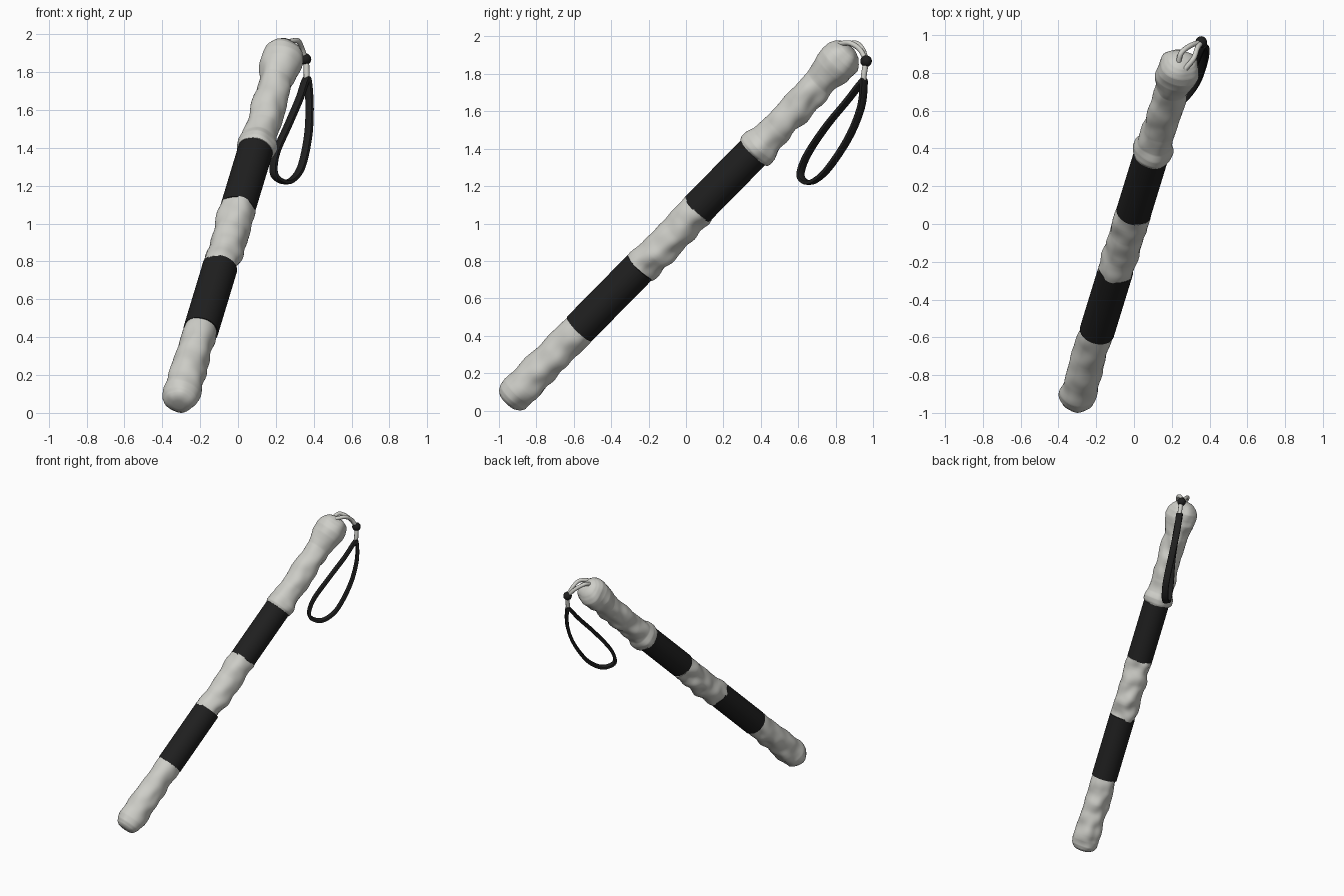
import bpy, bmesh, math
from mathutils import Vector, noise

if "Cube" in bpy.data.objects:
    bpy.data.objects.remove(bpy.data.objects["Cube"])


def mat(name, col):
    m = bpy.data.materials.new(name)
    m.diffuse_color = (*col, 1)
    m.use_nodes = True
    m.node_tree.nodes["Principled BSDF"].inputs["Base Color"].default_value = m.diffuse_color
    return m


GREY = mat("pale grey", (0.62, 0.62, 0.58))
BLACK = mat("black", (0.014, 0.014, 0.014))

# Baton axis frame: D along the baton, N towards its upper side, S sideways
ORIGIN = Vector((-0.196, -0.57, 0.437))
D = Vector((0.21, 0.683, 0.693)).normalized()
N = Vector((0, -1, 1))
N = (N - D * N.dot(D)).normalized()
S = D.cross(N)


def finish(bm, name, material, angle=50):
    bmesh.ops.recalc_face_normals(bm, faces=bm.faces)
    me = bpy.data.meshes.new(name)
    bm.to_mesh(me)
    bm.free()
    me.materials.append(material)
    ob = bpy.data.objects.new(name, me)
    bpy.context.collection.objects.link(ob)
    bpy.context.view_layer.objects.active = ob
    ob.select_set(True)
    bpy.ops.object.shade_smooth_by_angle(angle=math.radians(angle))
    ob.select_set(False)
    return ob


def skin(bm, rings, closed=False):
    """Join vertex rings into a tube."""
    vs = [[bm.verts.new(p) for p in r] for r in rings]
    n = len(vs[0])
    for i in range(len(vs) if closed else len(vs) - 1):
        a, b = vs[i], vs[(i + 1) % len(vs)]
        for j in range(n):
            k = (j + 1) % n
            bm.faces.new((a[j], a[k], b[k], b[j]))
    if not closed:
        bm.faces.new(vs[0])
        bm.faces.new(vs[-1])


def interp(profile, s):
    for (s0, *a), (s1, *b) in zip(profile, profile[1:]):
        if s <= s1:
            t = (s - s0) / (s1 - s0)
            return [u + (v - u) * t for u, v in zip(a, b)]
    return list(profile[-1][1:])


def section(name, profile, material, lump=0.0, sides=48, step=0.012):
    """Round baton section; profile = (s, radius, shift to upper side)."""
    stations = sorted({round(p[0], 4) for p in profile} |
                      {round(profile[0][0] + i * step, 4)
                       for i in range(int((profile[-1][0] - profile[0][0]) / step))})
    rings = []
    for s in stations:
        r, off = interp(profile, s)
        ring = []
        for j in range(sides):
            a = 2 * math.pi * j / sides
            c, d = math.cos(a), math.sin(a)
            # worn wrinkles, strongest on the lower side
            w = noise.noise(Vector((s * 11, c * 1.2 + 5, d * 1.2)))
            k = lump * w * (1.0 - 0.5 * c) * min(1, r / 0.07)
            ring.append(ORIGIN + D * s + N * (c * (r + k) + off) + S * d * (r + k))
        rings.append(ring)
    bm = bmesh.new()
    skin(bm, rings)
    finish(bm, name, material, 60)


# Baton body: lumpy grey sections and clean black bands
section("baton_tip", [(-0.565, 0.03, 0), (-0.56, 0.055, 0), (-0.545, 0.075, 0), (-0.52, 0.09, 0),
                      (-0.48, 0.097, 0), (-0.43, 0.096, 0), (-0.2, 0.09, 0), (0.005, 0.09, 0)],
        GREY, 0.013)
section("lower_band", [(0, 0.093, 0), (0.476, 0.093, 0)], BLACK)
section("middle_grip", [(0.465, 0.09, 0), (0.58, 0.091, -0.006), (0.75, 0.092, -0.007),
                        (0.85, 0.094, -0.004), (0.925, 0.092, 0)], GREY, 0.016)
section("upper_band", [(0.918, 0.093, 0), (1.368, 0.093, 0)], BLACK)
section("handle", [(1.36, 0.098, 0), (1.375, 0.104, 0), (1.41, 0.102, 0), (1.45, 0.09, 0),
                   (1.55, 0.085, 0), (1.72, 0.088, 0.003), (1.88, 0.085, 0.01),
                   (1.93, 0.094, 0.013), (1.98, 0.106, 0.015), (2.03, 0.11, 0.017),
                   (2.07, 0.105, 0.017), (2.1, 0.09, 0.017), (2.122, 0.07, 0.017),
                   (2.135, 0.04, 0.017), (2.138, 0.015, 0.017)], GREY, 0.014)


def smooth_path(pts, closed=False, per=8):
    """Catmull-Rom points through a few given ones."""
    pts = [Vector(p) for p in pts]
    n, out = len(pts), []
    get = (lambda i: pts[i % n]) if closed else (lambda i: pts[max(0, min(n - 1, i))])
    for i in range(n if closed else n - 1):
        a, b, c, d = (get(i + k) for k in (-1, 0, 1, 2))
        for q in range(per):
            t = q / per
            out.append(0.5 * (2 * b + (c - a) * t + (2 * a - 5 * b + 4 * c - d) * t * t
                              + (3 * b - a - 3 * c + d) * t ** 3))
    return out if closed else out + [pts[-1]]


def sweep(name, pts, half_w, half_t, material, closed=False, sides=10, power=1.0):
    """Sweep an oval or boxy section, its width facing out of the strap plane."""
    path = smooth_path(pts, closed)
    wide = Vector((-0.707, 0.707, 0))
    n, rings = len(path), []
    sg = lambda v: math.copysign(abs(v) ** power, v)
    for i, p in enumerate(path):
        nxt = path[(i + 1) % n] if closed else path[min(i + 1, n - 1)]
        prv = path[i - 1] if closed else path[max(i - 1, 0)]
        tan = (nxt - prv).normalized()
        thick = tan.cross(wide).normalized()
        w = thick.cross(tan)
        rings.append([p + w * half_w * sg(math.cos(2 * math.pi * j / sides))
                      + thick * half_t * sg(math.sin(2 * math.pi * j / sides))
                      for j in range(sides)])
    bm = bmesh.new()
    skin(bm, rings, closed)
    finish(bm, name, material)


# Wrist strap: flat black loop
sweep("wrist_strap", [(0.368, 0.95, 1.755), (0.378, 0.935, 1.62), (0.37, 0.87, 1.46),
                      (0.335, 0.765, 1.3), (0.285, 0.69, 1.23), (0.235, 0.64, 1.222),
                      (0.19, 0.612, 1.265), (0.2, 0.65, 1.37), (0.265, 0.75, 1.52),
                      (0.325, 0.865, 1.66), (0.355, 0.935, 1.75)],
      0.024, 0.012, BLACK, closed=True, sides=12, power=0.5)

# Grey cord below the bead, and the two cord strands tied to the knob
sweep("strap_cord", [(0.36, 0.962, 1.86), (0.362, 0.952, 1.8), (0.363, 0.946, 1.745)],
      0.016, 0.015, GREY)
for name, pts in (("left_tie", [(0.235, 0.85, 1.95), (0.25, 0.905, 1.965), (0.30, 0.945, 1.93),
                                (0.355, 0.962, 1.87)]),
                  ("right_tie", [(0.27, 0.82, 1.96), (0.315, 0.875, 1.965), (0.335, 0.93, 1.93),
                                 (0.357, 0.962, 1.87)])):
    sweep(name, pts, 0.014, 0.014, GREY)

# Black toggle bead
bm = bmesh.new()
bmesh.ops.create_uvsphere(bm, u_segments=16, v_segments=10, radius=0.031)
bmesh.ops.translate(bm, verts=bm.verts, vec=(0.356, 0.963, 1.868))
finish(bm, "toggle_bead", BLACK)
